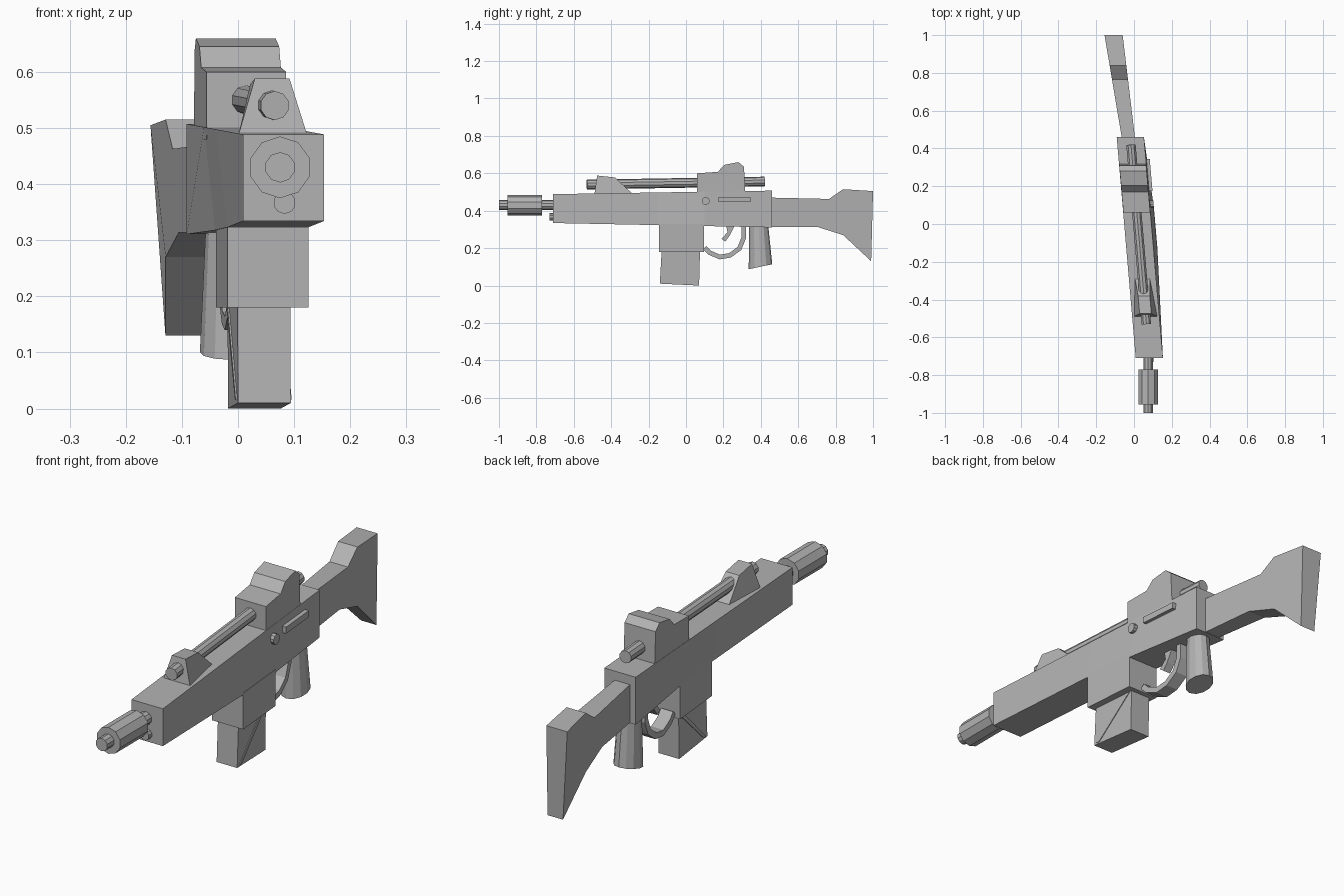
import bpy
import bmesh
from mathutils import Vector

cube = bpy.data.objects.get("Cube")
if cube:
    bpy.data.objects.remove(cube, do_unlink=True)

grey = bpy.data.materials.new("plain grey")
grey.use_nodes = True
grey.diffuse_color = (.45, .45, .45, 1)
grey.node_tree.nodes["Principled BSDF"].inputs["Base Color"].default_value = grey.diffuse_color


def body_axis(y):
    """Middle of the body across x; it runs slightly askew to y."""
    return .02 - .086 * y


def stock_axis(y):
    """The rear stock bends a little further away."""
    return .036 - .144 * y


def finish(name, bm):
    bmesh.ops.recalc_face_normals(bm, faces=bm.faces)
    mesh = bpy.data.meshes.new(name)
    bm.to_mesh(mesh)
    bm.free()
    mesh.materials.append(grey)
    obj = bpy.data.objects.new(name, mesh)
    bpy.context.collection.objects.link(obj)
    return obj


def skin(name, rings):
    """Join matching rings of points into a closed solid."""
    bm = bmesh.new()
    loops = [[bm.verts.new(point) for point in ring] for ring in rings]
    for first, second in zip(loops, loops[1:]):
        for i in range(len(first)):
            bm.faces.new((first[i - 1], first[i], second[i], second[i - 1]))
    bm.faces.new(loops[0])
    bm.faces.new(loops[-1])
    return finish(name, bm)


def plate(name, profile, half, axis=body_axis, shift=0, flare=0):
    """Side profile in (y, z), given width about a skewed axis."""
    def side(sign):
        return [(axis(y) + shift + sign * (half + flare * y), y, z) for y, z in profile]
    return skin(name, [side(-1), side(1)])


def block(name, front, back, bottom, top, half, shift=0):
    """Straight box that follows the body axis."""
    corners = [(front, bottom), (back, bottom), (back, top), (front, top)]
    return plate(name, corners, half, shift=shift)


def rod(name, start, end, radius, end_radius=None, sides=10):
    start, end = Vector(start), Vector(end)
    span = end - start
    bm = bmesh.new()
    bmesh.ops.create_cone(bm, cap_ends=True, segments=sides, radius1=radius,
                          radius2=end_radius or radius, depth=span.length)
    bm.transform(span.to_track_quat('Z', 'Y').to_matrix().to_4x4())
    bmesh.ops.translate(bm, verts=bm.verts, vec=(start + end) / 2)
    return finish(name, bm)


def body_ring(y):
    """Body section, pushed out sideways at the bottom above the magazine."""
    middle = body_axis(y)
    bulge = .02 if abs(y) < .2 else 0
    low, high = .32 - .02 * y, .5 + .016 * y
    half = .072
    return [(middle + bulge - half, y, low), (middle + bulge + half, y, low),
            (middle + half, y, high), (middle - half, y, high)]


# Main body, magazine well and magazine
skin("body", [body_ring(y) for y in (-.71, -.15, .1, .46)])
block("magazine_well", front=-.145, back=.095, bottom=.18, top=.33, half=.072, shift=.021)
magazine = plate("magazine", [(-.14, .01), (.07, 0), (.075, .19), (-.13, .19)],
                 half=.047, shift=.015)
plate("magazine_rib", [(-.125, .015), (-.11, .015), (.065, .178), (.04, .178)],
      half=.05, shift=.015)


# Barrel line, straight along y
def barrel_part(name, front, back, radius, x=.075, z=.43):
    rod(name, (x, front, z), (x, back, z), radius)


barrel_part("barrel_tip", front=-1, back=-.95, radius=.027)
barrel_part("muzzle_sleeve", front=-.955, back=-.77, radius=.055)
barrel_part("barrel", front=-.78, back=-.69, radius=.027)
barrel_part("front_lug", front=-.73, back=-.66, radius=.02, x=.083, z=.367)

# Upper tube with its front and rear supports
rod("upper_tube", (body_axis(-.53), -.53, .54), (body_axis(.42), .42, .556), radius=.026)
front_support = plate("front_support", [(-.49, .485), (-.475, .588), (-.38, .578), (-.28, .485)],
                      half=.062)
for vertex in front_support.data.vertices:
    middle = body_axis(vertex.co.y)
    if vertex.co.z > .5:
        vertex.co.x = middle + (vertex.co.x - middle) / 2
    elif vertex.co.y > -.3:
        vertex.co.x = middle + (vertex.co.x - middle) * .65
plate("rear_support", [(.06, .48), (.06, .6), (.17, .608), (.205, .645),
                       (.28, .66), (.31, .635), (.318, .48)], half=.071)

# Details on the left side
block("side_handle", front=.175, back=.345, bottom=.447, top=.474, half=.025, shift=.068)
rod("side_button", (.05, .105, .452), (.104, .105, .452), radius=.021)

# Grip: an oval taper with a slanted lower end
grip = rod("grip", (0, .398, .1), (0, .388, .335), radius=.063, end_radius=.05, sides=12)
grip_axis = body_axis(.4)
for vertex in grip.data.vertices:
    vertex.co.x = grip_axis + vertex.co.x * .85
    if vertex.co.z < .2:
        vertex.co.z += (vertex.co.y - .395) * .17

# Guard bow as an inner and outer path, and the trigger inside it
outer = [(.09, .195), (.12, .165), (.18, .14), (.24, .15), (.295, .19), (.32, .25), (.32, .32)]
guard_middle = Vector((.19, .28))
inner = []
for point in outer:
    inward = (guard_middle - Vector(point)).normalized()
    inner.append(tuple(Vector(point) + inward * .025))
plate("trigger_guard", outer + inner[::-1], half=.028)
plate("trigger", [(.215, .32), (.222, .285), (.19, .25), (.21, .235),
                  (.232, .265), (.26, .32)], half=.018)

# Rear stock, flaring towards its end plate and narrower at the heel
stock = plate("stock", [(.45, .312), (.7, .314), (.84, .27), (.99, .13), (1, .505),
                        (.84, .515), (.765, .463), (.45, .47)],
              half=.024, axis=stock_axis, flare=.024)
for vertex in stock.data.vertices:
    if vertex.co.z < .2 and vertex.co.x < stock_axis(vertex.co.y):
        vertex.co.x += .025
